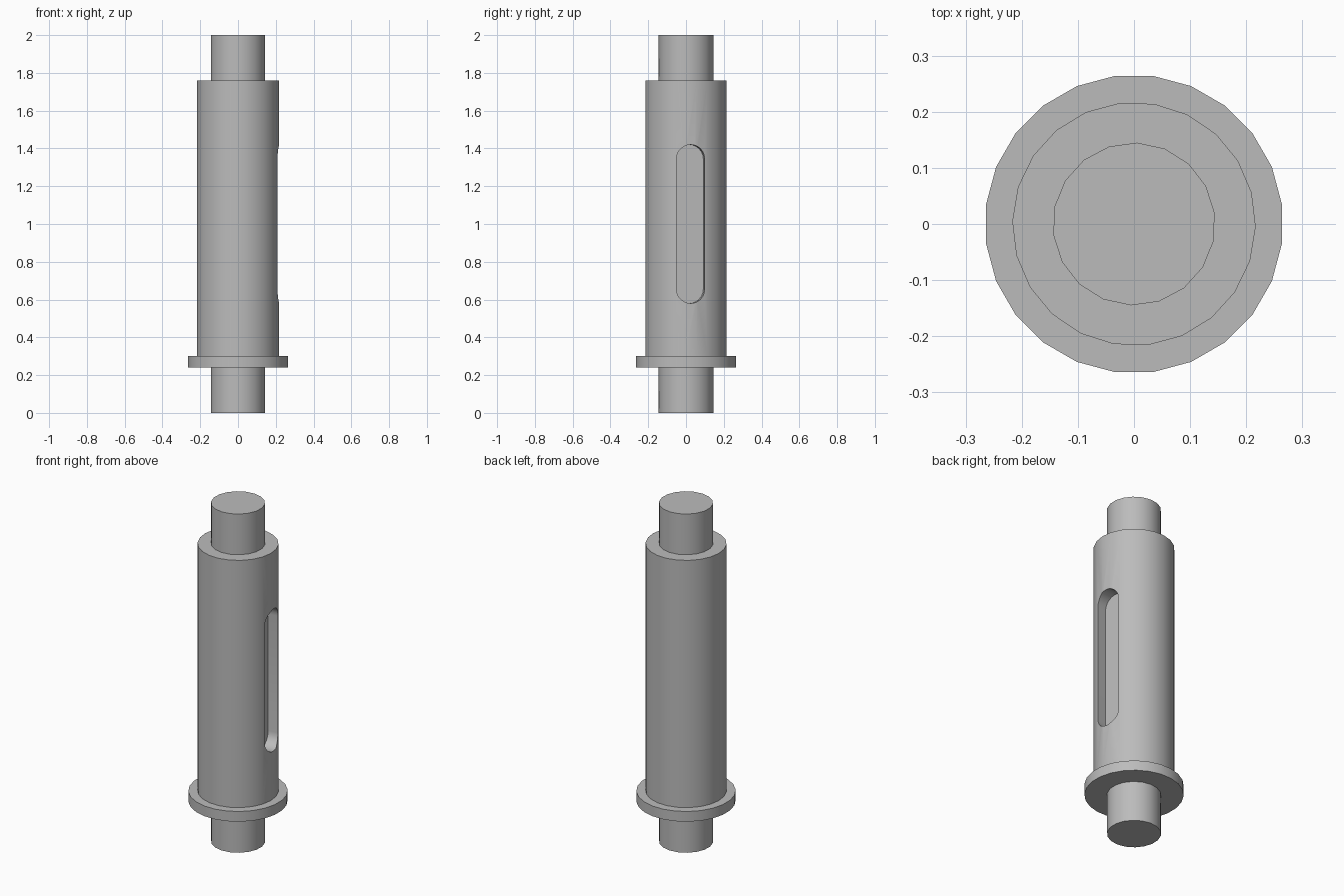
import bpy
import bmesh
from math import sin, cos, pi, radians
from mathutils import Matrix

default = bpy.data.objects.get("Cube")
if default:
    bpy.data.objects.remove(default, do_unlink=True)

# Single plain metal colour
steel = bpy.data.materials.new("plain_grey")
steel.use_nodes = True
grey = (0.5, 0.5, 0.5, 1)
steel.diffuse_color = grey
steel.node_tree.nodes["Principled BSDF"].inputs["Base Color"].default_value = grey


def make_object(name, bm):
    bmesh.ops.recalc_face_normals(bm, faces=bm.faces)
    mesh = bpy.data.meshes.new(name)
    bm.to_mesh(mesh)
    bm.free()
    mesh.materials.append(steel)
    obj = bpy.data.objects.new(name, mesh)
    bpy.context.collection.objects.link(obj)
    return obj


def prism(name, outline, vector, matrix=Matrix()):
    """Extrude a closed outline into a capped solid."""
    bm = bmesh.new()
    face = bm.faces.new([bm.verts.new(p) for p in outline])
    extruded = bmesh.ops.extrude_face_region(bm, geom=[face])["geom"]
    bmesh.ops.translate(bm, vec=vector,
                        verts=[g for g in extruded if isinstance(g, bmesh.types.BMVert)])
    if not face.is_valid or len(face.link_loops if hasattr(face, "link_loops") else face.loops) == 0:
        bmesh.ops.holes_fill(bm, edges=bm.edges)
    bmesh.ops.holes_fill(bm, edges=[e for e in bm.edges if e.is_boundary])
    bmesh.ops.transform(bm, matrix=matrix, verts=bm.verts)
    return make_object(name, bm)


def cylinder(name, radius, bottom, top, sides, start):
    turn = [radians(start) + 2 * pi * i / sides for i in range(sides)]
    outline = [(radius * cos(a), radius * sin(a), bottom) for a in turn]
    return prism(name, outline, (0, 0, top - bottom))


def activate(obj):
    bpy.ops.object.select_all(action="DESELECT")
    obj.select_set(True)
    bpy.context.view_layer.objects.active = obj


# Stepped shaft
parts = [
    cylinder("lower_journal", 0.145, 0, 0.24, 18, 7.8),
    cylinder("collar", 0.266, 0.24, 0.30, 24, 7.5),
    cylinder("upper_journal", 0.145, 1.76, 2.0, 18, 7.8),
]
barrel = cylinder("barrel", 0.217, 0.30, 1.76, 22, 15)
parts.append(barrel)

# Round-ended keyway cut into the barrel, turned slightly off the left side
half_width, floor, steps = 0.075, 0.143, 12
slot = []
for centre, first in ((1.345, 0), (0.655, pi)):
    for i in range(steps + 1):
        a = first + pi * i / steps
        slot.append((floor, half_width * cos(a), centre + half_width * sin(a)))
cutter = prism("keyway_cutter", slot, (0.2, 0, 0), Matrix.Rotation(radians(6.8), 4, "Z"))
cutter.hide_render = True

cut = barrel.modifiers.new("keyway", "BOOLEAN")
cut.operation = "DIFFERENCE"
cut.solver = "EXACT"
cut.object = cutter
activate(barrel)
bpy.ops.object.modifier_apply(modifier=cut.name)
bpy.data.objects.remove(cutter, do_unlink=True)

# Smooth round walls, crisp rims
for part in parts:
    activate(part)
    bpy.ops.object.shade_smooth_by_angle(angle=radians(30))
